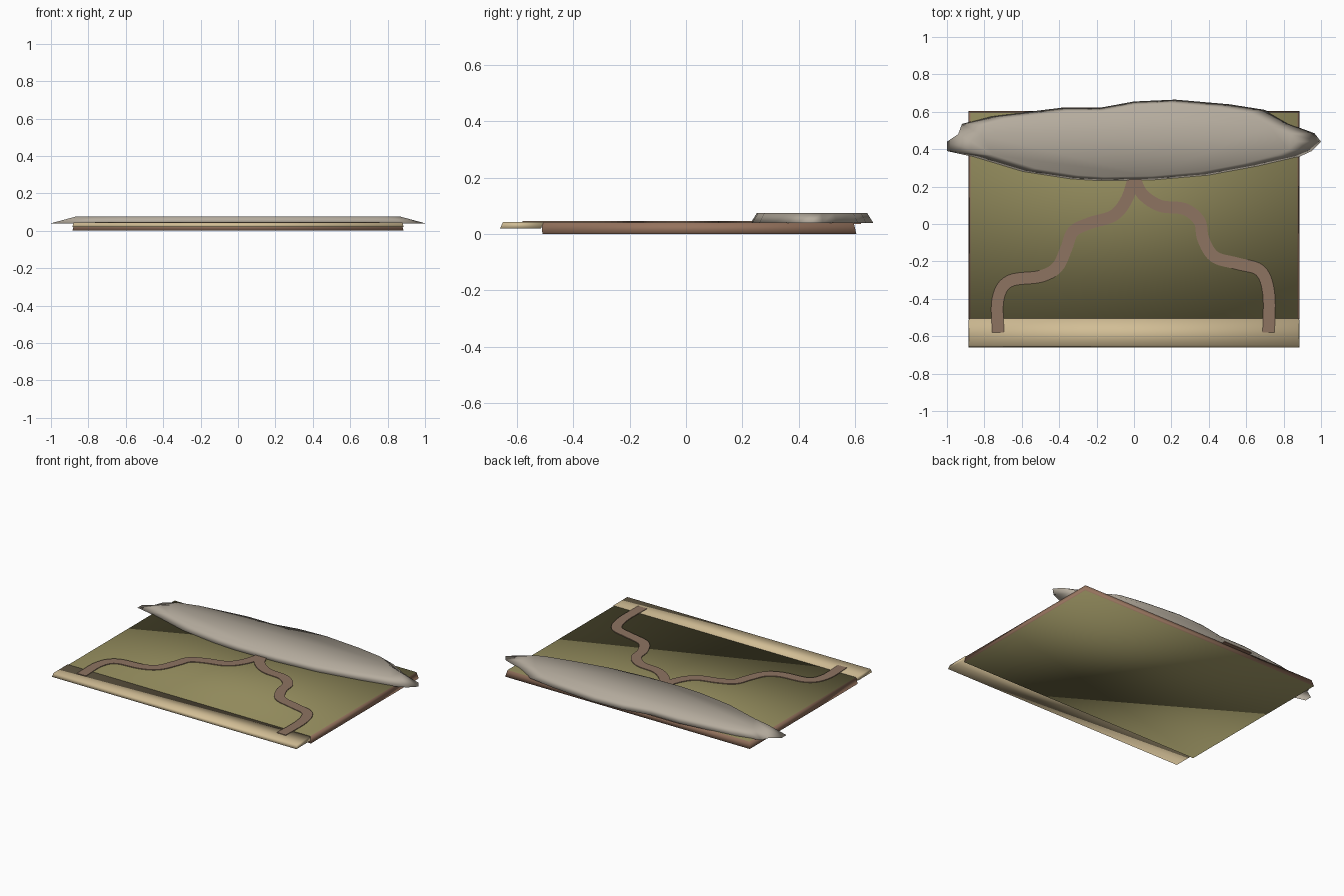
import bpy, bmesh
from mathutils import Vector

cube = bpy.data.objects.get("Cube")
if cube:
    bpy.data.objects.remove(cube, do_unlink=True)


def material(name, rgb):
    m = bpy.data.materials.new(name)
    m.use_nodes = True
    m.diffuse_color = (*rgb, 1)
    bsdf = next(n for n in m.node_tree.nodes if n.type == "BSDF_PRINCIPLED")
    bsdf.inputs["Base Color"].default_value = (*rgb, 1)
    bsdf.inputs["Roughness"].default_value = 0.9
    return m


grass = material("grass_green", (0.28, 0.25, 0.105))
earth = material("earth_brown", (0.30, 0.17, 0.11))
sand = material("sand", (0.64, 0.51, 0.30))
stone = material("stone_grey", (0.46, 0.41, 0.34))
dirt = material("path_brown", (0.27, 0.175, 0.12))


def loft(name, lower, upper, z0, z1, mats, smooth=True):
    """Close the solid between two outlines; the second material is for the sides."""
    bm = bmesh.new()
    low = [bm.verts.new((x, y, z0)) for x, y in lower]
    top = [bm.verts.new((x, y, z1)) for x, y in upper]
    n = len(low)
    bm.faces.new(top)
    bm.faces.new(low[::-1])
    for i in range(n):
        j = (i + 1) % n
        bm.faces.new((low[i], low[j], top[j], top[i])).material_index = len(mats) - 1
    bmesh.ops.recalc_face_normals(bm, faces=bm.faces)
    for f in bm.faces:
        f.smooth = smooth
    mesh = bpy.data.meshes.new(name)
    bm.to_mesh(mesh)
    bm.free()
    for m in mats:
        mesh.materials.append(m)
    obj = bpy.data.objects.new(name, mesh)
    bpy.context.collection.objects.link(obj)
    return obj


def rect(hx, y0, y1, cx=0):
    return [(cx - hx, y0), (cx + hx, y0), (cx + hx, y1), (cx - hx, y1)]


# Ground slab and the beach ledge along its front
loft("ground_slab", rect(0.885, -0.51, 0.605), rect(0.875, -0.512, 0.595),
     0, 0.042, [grass, earth])
loft("beach", rect(0.885, -0.66, -0.515), rect(0.88, -0.65, -0.505),
     0.02, 0.043, [sand])

# Long rocky ridge with sloping sides
outline = [(-1, 0.39), (-0.865, 0.36), (-0.6, 0.28), (-0.34, 0.24), (-0.18, 0.23),
           (0.11, 0.235), (0.4, 0.26), (0.67, 0.31), (0.885, 0.36), (0.95, 0.39),
           (1, 0.44), (0.965, 0.485), (0.83, 0.535), (0.7, 0.61), (0.51, 0.64),
           (0.22, 0.665), (0, 0.655), (-0.19, 0.62), (-0.4, 0.62), (-0.77, 0.575),
           (-0.92, 0.535), (-0.94, 0.48), (-1, 0.44)]
crest = [(x * 0.87, 0.446 + (y - 0.446) * 0.9) for x, y in outline]
loft("rock_ridge", outline, crest, 0.04, 0.075, [stone])

# Earth patch at the back foot of the ridge
loft("back_earth_patch", rect(0.105, 0.56, 0.622, -0.285),
     rect(0.1, 0.56, 0.618, -0.285), 0.036, 0.044, [earth], False)


def smooth_line(points, steps=6):
    p = [Vector(q) for q in points]
    p = [2 * p[0] - p[1]] + p + [2 * p[-1] - p[-2]]
    line = []
    for a, b, c, d in zip(p, p[1:], p[2:], p[3:]):
        for k in range(steps):
            t = k / steps
            line.append(0.5 * (2 * b + (c - a) * t + (2 * a - 5 * b + 4 * c - d) * t ** 2
                               + (3 * b - a - 3 * c + d) * t ** 3))
    return line + [p[-2]]


def trail(name, points, half=0.032):
    line = smooth_line(points)
    left, right = [], []
    for i, q in enumerate(line):
        along = (line[min(i + 1, len(line) - 1)] - line[max(i - 1, 0)]).normalized()
        side = Vector((-along.y, along.x)) * half
        left.append(tuple(q + side))
        right.append(tuple(q - side))
    ring = right + left[::-1]
    loft(name, ring, ring, 0.038, 0.0465, [dirt], False)


# Two winding trails from the beach to the ridge
trail("right_trail", [(-0.727, -0.58), (-0.727, -0.4), (-0.665, -0.305), (-0.5, -0.28),
                      (-0.41, -0.23), (-0.362, -0.13), (-0.325, -0.04), (-0.235, 0.005),
                      (-0.11, 0.045), (-0.04, 0.13), (0, 0.25)])
trail("left_trail", [(0.72, -0.58), (0.72, -0.37), (0.675, -0.25), (0.555, -0.212),
                     (0.43, -0.175), (0.37, -0.08), (0.35, 0.015), (0.27, 0.08),
                     (0.14, 0.097), (0.045, 0.16), (0, 0.25)])
